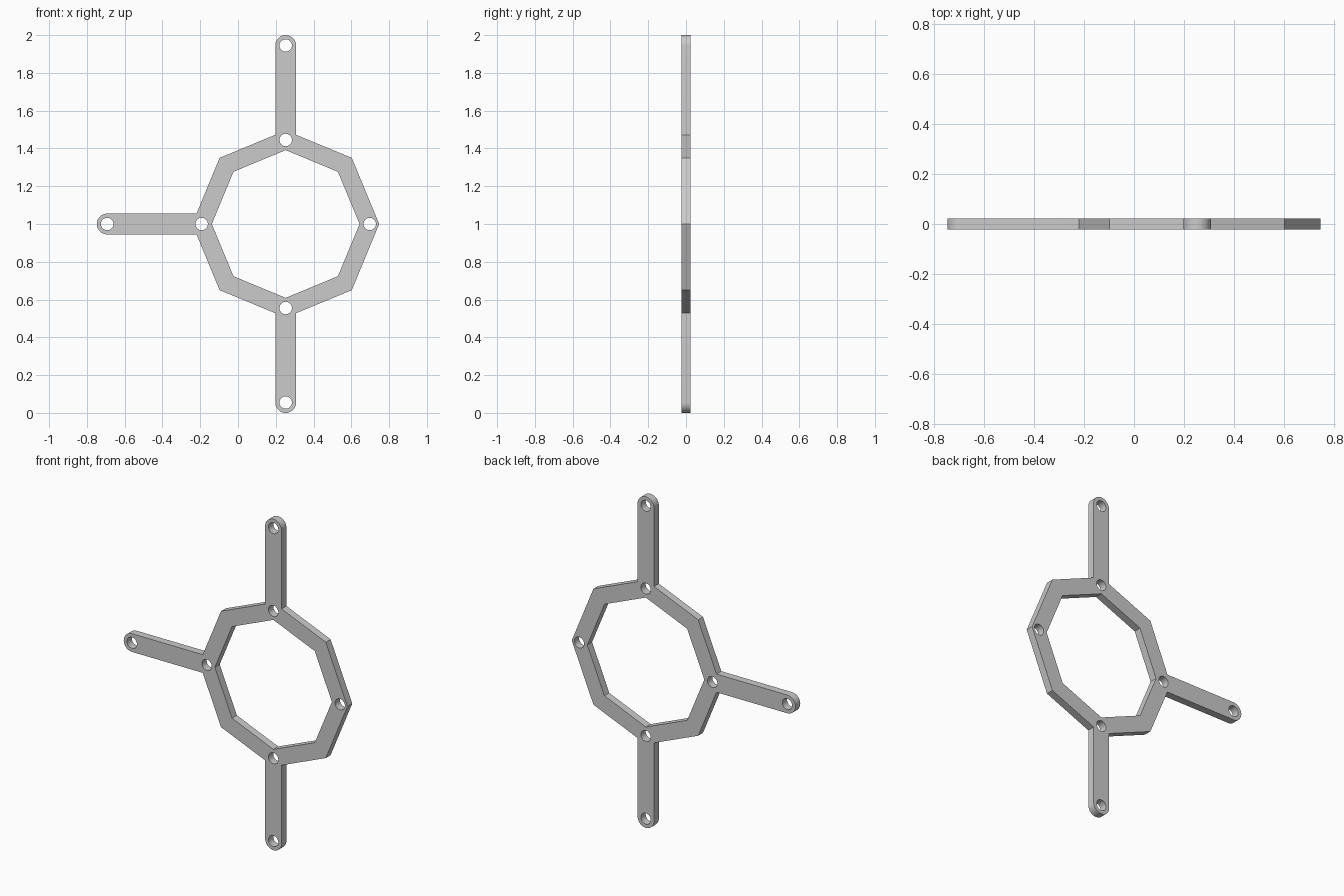
import bpy
import math
from mathutils import Vector, Matrix

if "Cube" in bpy.data.objects:
    bpy.data.objects.remove(bpy.data.objects["Cube"])

R_OUT, R_IN = 0.495, 0.391      # octagon ring
R_PIVOT, R_TIP = 0.445, 0.945   # hole distances from ring centre
ARM, HOLE, HALF_T = 0.055, 0.033, 0.023
CX, CZ = (1.0 - R_OUT) / 2, 1.0


def polar(r, deg, centre=(0, 0)):
    a = math.radians(deg)
    return Vector((centre[0] + r * math.cos(a), centre[1] + r * math.sin(a)))


def arm(deg):
    """Round-ended arm outline, listed counter-clockwise, pointing along deg."""
    root = R_OUT - ARM * math.tan(math.radians(22.5))
    pts = [Vector((root, -ARM))]
    pts += [polar(ARM, -90 + 180 * i / 20, (R_TIP, 0)) for i in range(21)]
    pts.append(Vector((root, ARM)))
    turn = Matrix.Rotation(math.radians(deg), 2)
    return [turn @ p for p in pts]


def add_loop(curve, pts):
    s = curve.splines.new('POLY')
    s.points.add(len(pts) - 1)
    for sp, p in zip(s.points, pts):
        sp.co = (p.x, p.y, 0, 1)
    s.use_cyclic_u = True


curve = bpy.data.curves.new("bracket_plate", 'CURVE')
curve.dimensions = '2D'
curve.fill_mode = 'BOTH'
curve.extrude = HALF_T

# Outer outline: octagon with three arms growing from its corners
outline = []
for deg in range(0, 360, 45):
    outline += arm(deg) if deg in (90, 180, 270) else [polar(R_OUT, deg)]
add_loop(curve, outline)

# Octagonal opening
add_loop(curve, [polar(R_IN, d) for d in range(0, 360, 45)])

# Pivot holes on the ring and at the arm tips
holes = [polar(R_PIVOT, d) for d in (0, 90, 180, 270)]
holes += [polar(R_TIP, d) for d in (90, 180, 270)]
for c in holes:
    add_loop(curve, [polar(HOLE, 360 * i / 32, c) for i in range(32)])

# Stand the plate upright and turn it into a mesh
plate = bpy.data.objects.new("bracket_plate", curve)
bpy.context.collection.objects.link(plate)
plate.location = (CX, 0, CZ)
plate.rotation_euler = (math.pi / 2, 0, 0)
bpy.context.view_layer.objects.active = plate
plate.select_set(True)
bpy.ops.object.convert(target='MESH')
plate = bpy.context.object

# Weld caps to the walls, keep hard edges sharp
bpy.ops.object.mode_set(mode='EDIT')
bpy.ops.mesh.select_all(action='SELECT')
bpy.ops.mesh.remove_doubles(threshold=0.0001)
bpy.ops.mesh.normals_make_consistent(inside=False)
bpy.ops.object.mode_set(mode='OBJECT')
bpy.ops.object.shade_smooth_by_angle(angle=math.radians(30))
